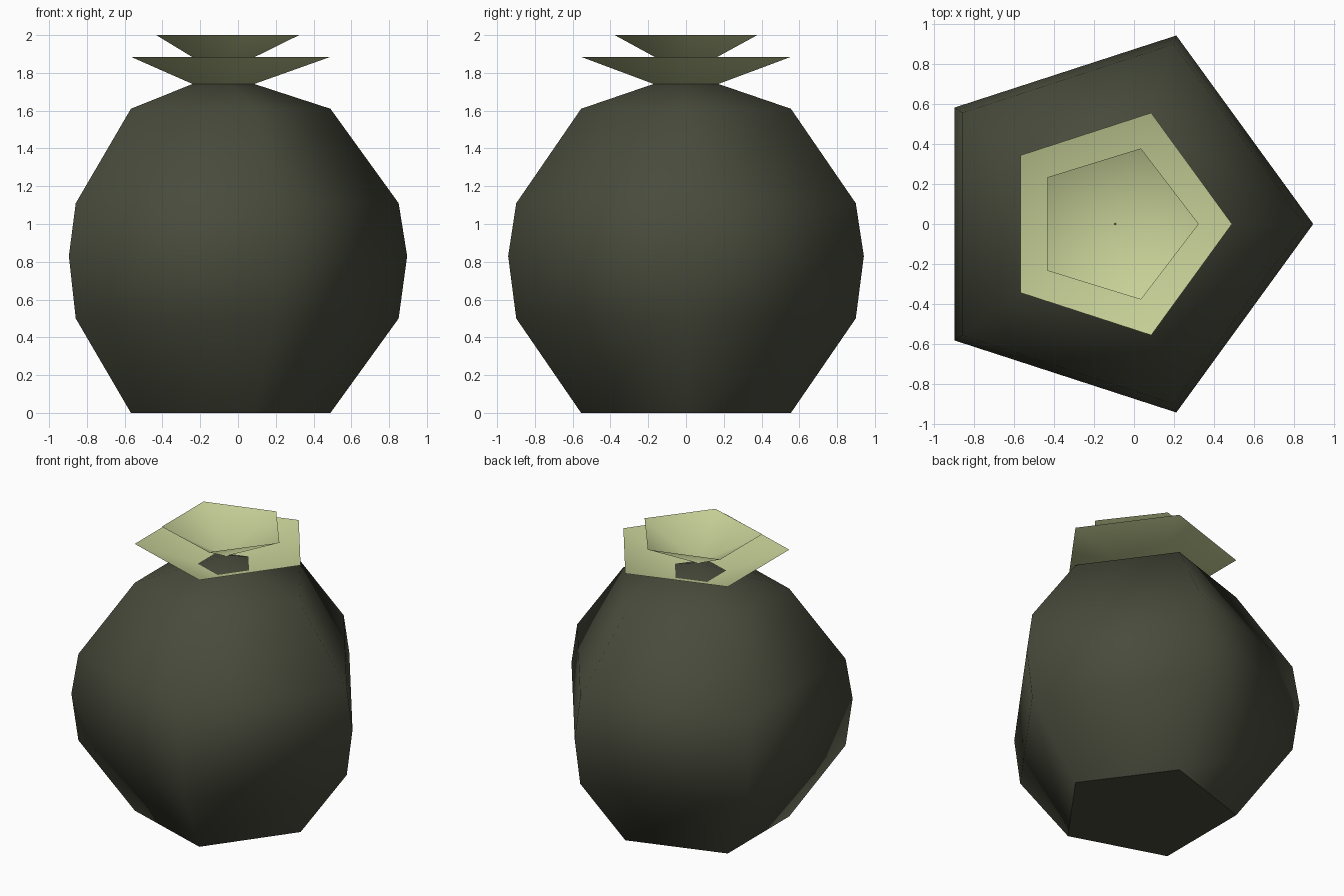
import bpy
import bmesh
from math import cos, sin, tau

cube = bpy.data.objects.get("Cube")
if cube:
    bpy.data.objects.remove(cube, do_unlink=True)

SIDES = 5
AXIS_X = -0.0945


def make_material(name, rgb):
    mat = bpy.data.materials.new(name)
    mat.use_nodes = True
    color = (*rgb, 1.0)
    mat.diffuse_color = color
    bsdf = mat.node_tree.nodes["Principled BSDF"]
    bsdf.inputs["Base Color"].default_value = color
    bsdf.inputs["Roughness"].default_value = 0.9
    return mat


def lathe(name, profile, mat, y_scale=1.0):
    """Sweep (radius, height) points round the axis; zero radius is a pole."""
    bm = bmesh.new()
    rings = []
    for r, z in profile:
        count = SIDES if r else 1
        rings.append([bm.verts.new((AXIS_X + r * cos(tau * i / SIDES),
                                    y_scale * r * sin(tau * i / SIDES), z))
                      for i in range(count)])
    for low, high in zip(rings, rings[1:]):
        for i in range(SIDES):
            j = (i + 1) % SIDES
            corners = [low[i % len(low)], low[j % len(low)],
                       high[j % len(high)], high[i % len(high)]]
            bm.faces.new(list(dict.fromkeys(corners)))
    for face in bm.faces:
        face.smooth = True
    # keep the flat base crisp against the rounded side
    for edge in bm.edges:
        if all(abs(v.co.z) < 0.001 for v in edge.verts):
            edge.smooth = False
    mesh = bpy.data.meshes.new(name)
    bm.to_mesh(mesh)
    bm.free()
    mesh.materials.append(mat)
    obj = bpy.data.objects.new(name, mesh)
    bpy.context.collection.objects.link(obj)
    return obj


dark_green = make_material("dark olive", (0.065, 0.070, 0.045))
pale_green = make_material("pale green", (0.57, 0.63, 0.31))

# Rounded five-sided body with a flat base and a shallow peak
lathe("body", [(0, 0), (0.584, 0), (0.945, 0.5), (0.99, 0.83),
               (0.945, 1.11), (0.584, 1.61), (0, 1.8)], dark_green)

# Two open, flared cups stacked on the peak
lathe("lower_flare", [(0, 1.677), (0.584, 1.885)], pale_green)
lathe("upper_flare", [(0, 1.794), (0.418, 2.0)], pale_green, 0.95)
